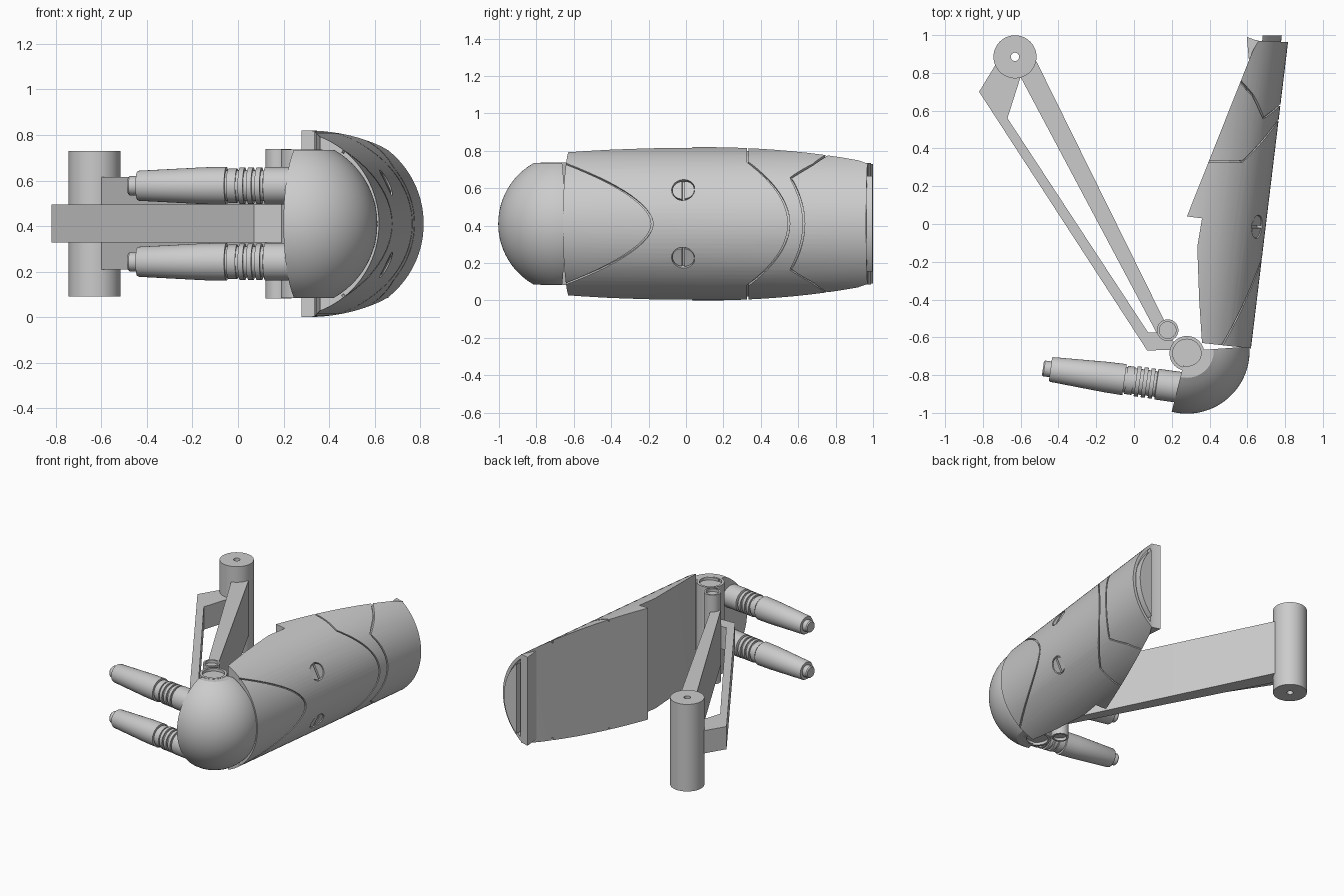
import bpy, bmesh
from math import sin, cos, pi, radians, asin, sqrt
from mathutils import Matrix, Vector

if "Cube" in bpy.data.objects:
    bpy.data.objects.remove(bpy.data.objects["Cube"])

C = 0.41            # mid height of the model
R = 0.41            # radius of the tilted cylinder that shapes the shell
K, AX = 0.121, 0.289  # shell axis: x = AX + K * y


def finish(bm, name, smooth=True):
    bmesh.ops.recalc_face_normals(bm, faces=bm.faces)
    me = bpy.data.meshes.new(name)
    bm.to_mesh(me)
    bm.free()
    ob = bpy.data.objects.new(name, me)
    bpy.context.collection.objects.link(ob)
    if smooth:
        shade(ob)
    return ob


def shade(ob):
    bpy.ops.object.select_all(action='DESELECT')
    ob.select_set(True)
    bpy.context.view_layer.objects.active = ob
    bpy.ops.object.shade_smooth_by_angle(angle=radians(30))


def prism(name, pts, z0, z1, mat=Matrix()):
    bm = bmesh.new()
    lo = [bm.verts.new(mat @ Vector((x, y, z0))) for x, y in pts]
    hi = [bm.verts.new(mat @ Vector((x, y, z1))) for x, y in pts]
    bm.faces.new(lo)
    bm.faces.new(hi)
    n = len(pts)
    for i in range(n):
        j = (i + 1) % n
        bm.faces.new((lo[i], lo[j], hi[j], hi[i]))
    return finish(bm, name)


def spin(name, prof, mat=Matrix(), start=0, sweep=360, steps=48, closed=False):
    """Revolve (radius, height) points about local z."""
    bm = bmesh.new()
    rot = Matrix.Rotation(radians(start), 3, 'Z')
    vs = [bm.verts.new(rot @ Vector((r, 0, h))) for r, h in prof]
    geom = vs + [bm.edges.new(p) for p in zip(vs, vs[1:])]
    if closed:
        geom.append(bm.faces.new(vs))
    bmesh.ops.spin(bm, geom=geom, cent=(0, 0, 0), axis=(0, 0, 1),
                   angle=radians(sweep), steps=steps)
    bmesh.ops.remove_doubles(bm, verts=bm.verts, dist=1e-5)
    bm.transform(mat)
    return finish(bm, name)


def boolean(ob, cutter, op='DIFFERENCE'):
    m = ob.modifiers.new(op, 'BOOLEAN')
    m.operation, m.object, m.solver = op, cutter, 'EXACT'
    dg = bpy.context.evaluated_depsgraph_get()
    me = bpy.data.meshes.new_from_object(ob.evaluated_get(dg))
    ob.modifiers.clear()
    ob.data = me
    bpy.data.objects.remove(cutter)


def circle(r, n=96, a0=0.0, a1=2 * pi):
    full = a1 - a0 > 6.28
    return [(r * cos(a0 + (a1 - a0) * i / (n if full else n - 1)),
             r * sin(a0 + (a1 - a0) * i / (n if full else n - 1))) for i in range(n)]


# Shell: tilted cylinder trimmed by its plan outline
TILT = Matrix(((1, 0, K, AX), (0, 0, 1, 0), (0, 1, 0, C), (0, 0, 0, 1)))
shell = prism("shell", circle(R), -1.2, 1.2, TILT)
plan = [(0.36, -0.63), (0.345, -0.4), (0.335, -0.12), (0.36, 0.03), (0.28, 0.04),
        (0.63, 0.92), (0.66, 0.97), (1.0, 0.955), (1.0, -0.70)]
boolean(shell, prism("plan_cutter", plan, -0.3, 1.1), 'INTERSECT')


# Grooves: thin ribbons following the curved surface
def groove(pts, w=0.005, depth=0.012):
    path = [Vector((y, R * asin(d / R))) for y, d in pts]
    bm = bmesh.new()
    rows = []
    for i, p in enumerate(path):
        t = (path[min(i + 1, len(path) - 1)] - path[max(i - 1, 0)]).normalized()
        nrm = Vector((-t.y, t.x)) * w
        row = []
        for q, r in ((p - nrm, R - depth), (p + nrm, R - depth),
                     (p + nrm, R + 0.04), (p - nrm, R + 0.04)):
            a = q.y / R
            row.append(bm.verts.new((AX + K * q.x + r * cos(a), q.x, C + r * sin(a))))
        rows.append(row)
    for a, b in zip(rows, rows[1:]):
        for i in range(4):
            j = (i + 1) % 4
            bm.faces.new((a[i], a[j], b[j], b[i]))
    bm.faces.new(rows[0])
    bm.faces.new(rows[-1])
    return finish(bm, "groove_cutter", False)


def sym(half):
    return half + [(y, -d) for y, d in reversed(half) if d > 0]


steps = [1 - i / 14 for i in range(15)]
curves = [
    [(-0.18 - 0.46 * (0.34 * s / 0.32) ** 1.8, 0.34 * s) for s in steps],
    [(0.33, 0.407), (0.33, 0.37)] + [(0.55 - 0.22 * s * s, 0.33 * s) for s in steps],
    [(0.79, 0.385), (0.68, 0.318)] + [(0.63 - 0.07 * s * s, 0.245 * s) for s in steps],
]
for c in curves:
    boolean(shell, groove(sym(c)))

# Slotted screws sunk in the shell
for side in (1, -1):
    a = side * asin(0.183 / R)
    n = Vector((cos(a), -K * cos(a), sin(a))).normalized()
    u = (Vector((0, 1, 0)) - n * n.y).normalized()
    v = n.cross(u)
    o = Vector((AX - K * 0.015 + R * cos(a), -0.015, C + R * sin(a)))
    M = Matrix((u, v, n)).transposed().to_4x4()
    M.translation = o
    boolean(shell, prism("screw_hole", circle(0.062, 40), -0.035, 0.05, M))
    for k in (0, 1):
        half = [(x + (0.007 if k == 0 else -0.007), y)
                for x, y in circle(0.052, 20, -pi / 2 + k * pi, pi / 2 + k * pi)]
        prism("screw_half", half, -0.04, -0.006, M)

# Recess and plug at the far end, with the edge strip


def segment(r, x0):
    a = pi / 2 - asin(x0 / r)
    return circle(r, 40, -a, a)


boolean(shell, prism("end_recess", segment(0.388, 0.262), 0.935, 1.1, TILT))
shade(shell)
prism("end_plug", segment(0.373, 0.272), 0.92, 0.998, TILT)
prism("edge_strip", [(0.597, 0.99), (0.608, 0.87), (0.625, 0.90), (0.66, 0.972), (0.64, 0.975)],
      0.085, 0.735)

# Rounded elbow swept about the hinge
arc = [-0.325 + 0.65 * i / 32 for i in range(33)]
prof = [(0.08, -0.325)] + [(-0.041 + sqrt(0.373 ** 2 - z * z), z) for z in arc] + [(0.08, 0.325)]
spin("elbow", prof, Matrix.Translation((0.28, -0.672, C)), -104, 108, 40, True)


# Hinge and pin with dished ends
def dished(name, x, y, r, h, inner, depth):
    p = [(0, -h + depth), (inner, -h + depth), (inner, -h), (r, -h),
         (r, h), (inner, h), (inner, h - depth), (0, h - depth)]
    spin(name, p, Matrix.Translation((x, y, C)))


dished("hinge", 0.28, -0.685, 0.092, 0.327, 0.075, 0.02)
dished("pin", 0.178, -0.562, 0.057, 0.328, 0.044, 0.02)

# Large pivot drum with a through hole
spin("pivot_drum", [(0.022, -0.32), (0.114, -0.32), (0.114, 0.32), (0.022, 0.32), (0.022, -0.32)],
     Matrix.Translation((-0.63, 0.885, C)))

# Two link arms
prism("wide_arm", [(-0.607, 0.79), (-0.517, 0.862), (0.158, -0.507), (0.18, -0.56), (0.12, -0.577)],
      0.21, 0.615)
prism("bent_arm", [(-0.82, 0.70), (-0.735, 0.84), (-0.60, 0.78), (-0.67, 0.56), (0.075, -0.575),
                   (0.13, -0.575), (0.21, -0.62), (0.21, -0.665), (0.07, -0.67)], 0.328, 0.495)

# Pair of ringed tapered barrels
rings = [(0, 0.25), (0.082, 0.25), (0.082, 0.12)]
for x in (0.105, 0.068, 0.031):
    rings += [(0.068, x + 0.012), (0.068, x), (0.08, x), (0.08, x - 0.022), (0.068, x - 0.022)]
rings += [(0.068, -0.003), (0.075, -0.003), (0.075, -0.042), (0.068, -0.042), (0.068, -0.05),
          (0.083, -0.05), (0.081, -0.15), (0.066, -0.435), (0.062, -0.442), (0.042, -0.442),
          (0.042, -0.475), (0.036, -0.482), (0, -0.482)]
d = Vector((-0.73, 0.102, 0))
rot = d.to_track_quat('Z', 'Y').to_matrix().to_4x4()
for side in (1, -1):
    M = Matrix.Translation((0.25, -0.866, C + side * 0.167)) @ rot
    spin("barrel", [(r, (0.25 - x) * 1.01) for r, x in rings], M)
